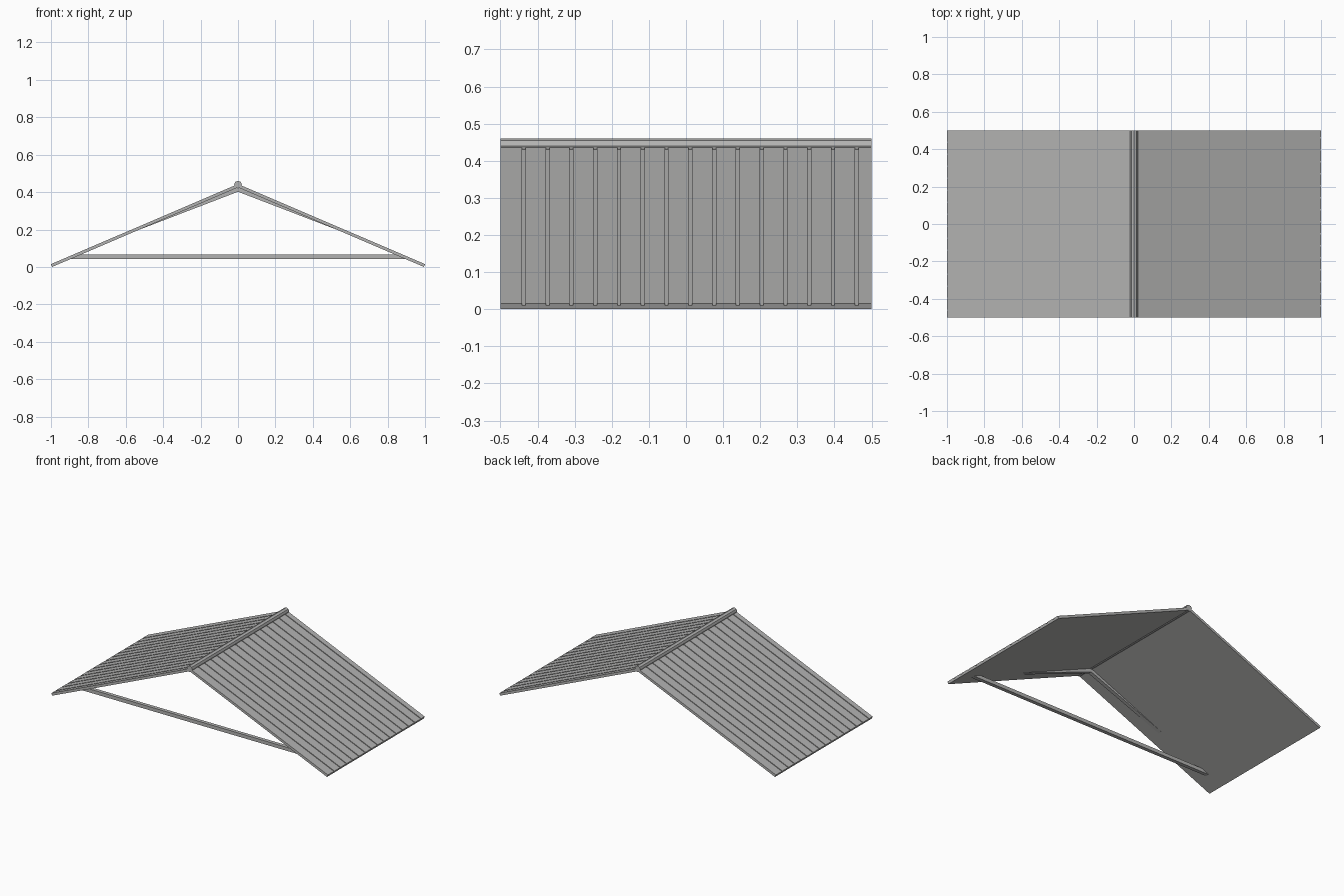
import bpy, bmesh, math
from mathutils import Vector

cube = bpy.data.objects.get("Cube")
if cube:
    bpy.data.objects.remove(cube, do_unlink=True)

grey = bpy.data.materials.new("weathered_grey")
grey.use_nodes = True
colour = (0.45, 0.45, 0.445, 1)
grey.diffuse_color = colour
grey.node_tree.nodes["Principled BSDF"].inputs["Base Color"].default_value = colour

HALF_LENGTH = 0.5
RIDGE_Z, EAVE_Z = 0.443, 0.015
THICKNESS = 0.0163
PITCH = math.atan(RIDGE_Z - EAVE_Z)


def prism(name, start, end):
    """Solid between two matching closed outlines."""
    bm = bmesh.new()
    a = [bm.verts.new(p) for p in start]
    b = [bm.verts.new(p) for p in end]
    n = len(a)
    bm.faces.new(a)
    bm.faces.new(b[::-1])
    for i in range(n):
        j = (i + 1) % n
        bm.faces.new((a[i], b[i], b[j], a[j]))
    bmesh.ops.recalc_face_normals(bm, faces=bm.faces)
    mesh = bpy.data.meshes.new(name)
    bm.to_mesh(mesh)
    bm.free()
    mesh.materials.append(grey)
    obj = bpy.data.objects.new(name, mesh)
    bpy.context.collection.objects.link(obj)
    return obj


# Board-clad slopes: a grooved section swept from ridge to eave
GROOVES, SPACING, FIRST = 15, 0.0641, -0.437
GROOVE_HALF, GROOVE_DEPTH = 0.0045, 0.005
section = [(-HALF_LENGTH, 0)]
for i in range(GROOVES):
    y = FIRST + i * SPACING
    section += [(y - GROOVE_HALF, 0), (y - GROOVE_HALF, GROOVE_DEPTH),
                (y + GROOVE_HALF, GROOVE_DEPTH), (y + GROOVE_HALF, 0)]
section += [(HALF_LENGTH, 0), (HALF_LENGTH, THICKNESS), (-HALF_LENGTH, THICKNESS)]

ridge_end = [Vector((0, y, RIDGE_Z - d / math.cos(PITCH))) for y, d in section]
eave_end = [Vector((1 - d * math.sin(PITCH), y, EAVE_Z - d * math.cos(PITCH)))
            for y, d in section]
prism("roof_slope_left", ridge_end, eave_end)
right_slope = prism("roof_slope_right", ridge_end, eave_end)
right_slope.rotation_euler.z = math.pi

# Eight-sided ridge cap
RADIUS, CAP_Z = 0.0205, 0.44
ring = [(RADIUS * math.sin(k * math.tau / 8), CAP_Z + RADIUS * math.cos(k * math.tau / 8))
        for k in range(8)]
prism("ridge_cap", [(x, -HALF_LENGTH, z) for x, z in ring],
      [(x, HALF_LENGTH, z) for x, z in ring])

# Front truss: a level tie beam and two rafters that sink into the slopes
BEAM_FRONT, BEAM_BACK = -0.412, -0.388


def truss_member(name, outline):
    prism(name, [(x, BEAM_FRONT, z) for x, z in outline],
          [(x, BEAM_BACK, z) for x, z in outline])


truss_member("tie_beam", [(-0.92, 0.043), (0.92, 0.043), (0.87, 0.066), (-0.87, 0.066)])
for side, label in ((1, "left"), (-1, "right")):
    truss_member("rafter_" + label, [(0, 0.402), (side * 0.58, 0.179),
                                     (side * 0.58, 0.19), (0, 0.43)])
